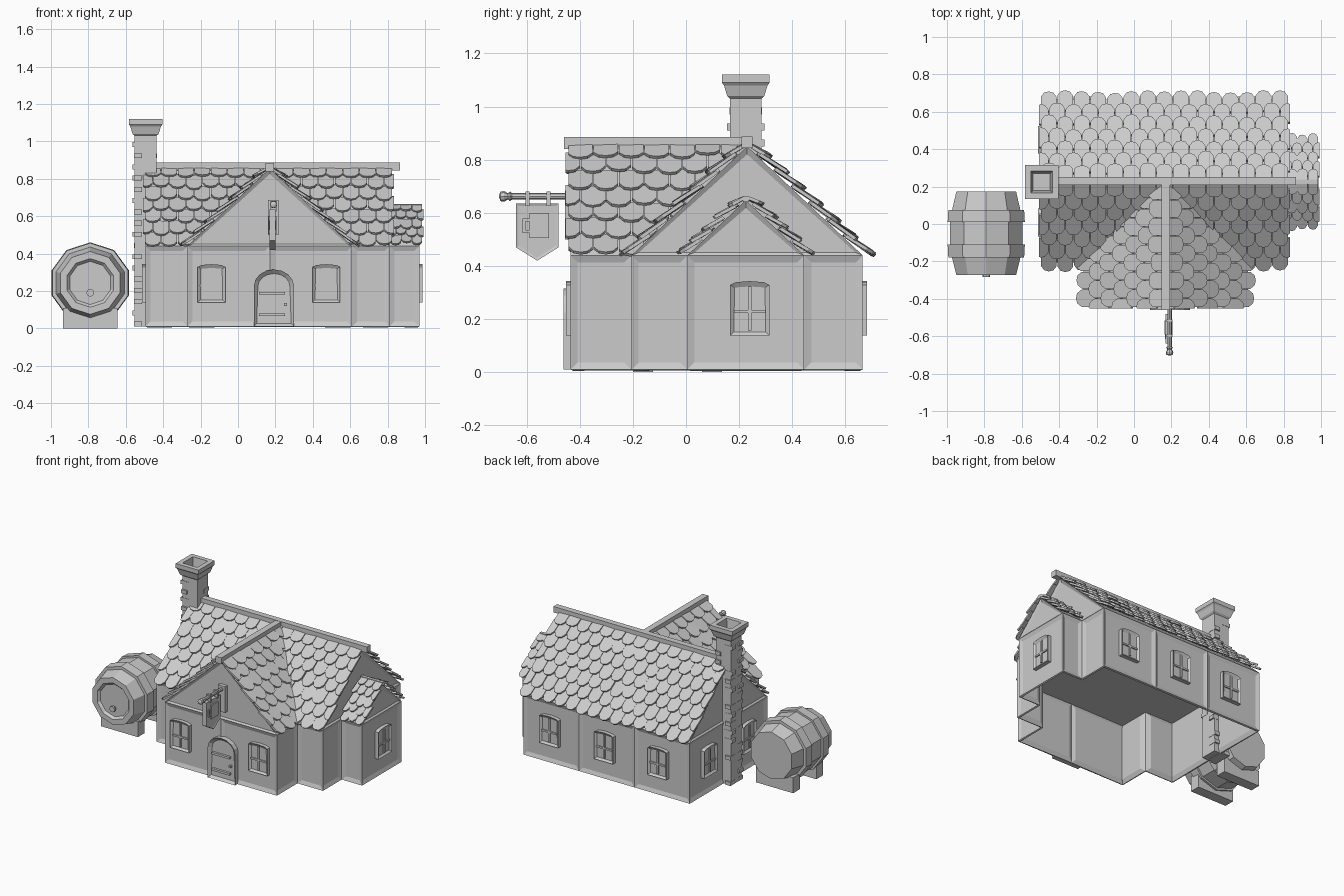
import bpy, bmesh, math, random
from mathutils import Matrix, Vector

random.seed(4)
if "Cube" in bpy.data.objects:
    bpy.data.objects.remove(bpy.data.objects["Cube"], do_unlink=True)

GREY = (0.6, 0.6, 0.6, 1)
stone = bpy.data.materials.new("plain_grey")
stone.use_nodes = True
stone.diffuse_color = GREY
stone.node_tree.nodes["Principled BSDF"].inputs["Base Color"].default_value = GREY

WALL_TOP, PITCH = 0.44, 0.943
RIDGE_X, RIDGE_Y = 0.17, 0.225
FRONT, RIGHT, BACK, LEFT = 0, 90, 180, -90


def finish(name, bm, fix_normals=True):
    if fix_normals:
        bmesh.ops.recalc_face_normals(bm, faces=bm.faces)
    mesh = bpy.data.meshes.new(name)
    bm.to_mesh(mesh)
    bm.free()
    obj = bpy.data.objects.new(name, mesh)
    mesh.materials.append(stone)
    bpy.context.collection.objects.link(obj)
    return obj


def add_box(bm, x, y, z):
    size = Matrix.Diagonal((x[1] - x[0], y[1] - y[0], z[1] - z[0], 1))
    mid = Matrix.Translation((sum(x) / 2, sum(y) / 2, sum(z) / 2))
    bmesh.ops.create_cube(bm, size=1, matrix=mid @ size)


def box(name, x, y, z):
    bm = bmesh.new()
    add_box(bm, x, y, z)
    return finish(name, bm)


def prism(bm, low, high):
    a = [bm.verts.new(p) for p in low]
    b = [bm.verts.new(p) for p in high]
    caps = [bm.faces.new(a[::-1]), bm.faces.new(b)]
    for i in range(len(a)):
        j = (i + 1) % len(a)
        bm.faces.new((a[i], a[j], b[j], b[i]))
    return caps


def facing(angle, x, y, z):
    # local x runs right, y runs up, z points out of the wall
    return (Matrix.Translation((x, y, z)) @ Matrix.Rotation(math.radians(angle), 4, 'Z')
            @ Matrix.Rotation(math.pi / 2, 4, 'X'))


def lathe(name, profile, sides, matrix, turn=math.pi / 2):
    bm = bmesh.new()
    rings = []
    for r, h in profile:
        angles = [turn + math.tau * i / sides for i in range(sides)]
        rings.append([bm.verts.new((r * math.cos(a), r * math.sin(a), h)) for a in angles])
    for lo, hi in zip(rings, rings[1:]):
        for i in range(sides):
            j = (i + 1) % sides
            bm.faces.new((lo[i], lo[j], hi[j], hi[i]))
    bm.faces.new(rings[0][::-1])
    bm.faces.new(rings[-1])
    bm.transform(matrix)
    return finish(name, bm)


def arch(w, h, rise, steps):
    pts = [(-w / 2, 0), (w / 2, 0)]
    for i in range(steps + 1):
        a = math.pi * i / steps
        pts.append((w / 2 * math.cos(a), h - rise + rise * math.sin(a)))
    return pts


def framed(name, pts, matrix, depth, rim, sink, bars=()):
    # raised outline with a sunken middle and optional cross bars
    bm = bmesh.new()
    caps = prism(bm, [(x, y, -0.01) for x, y in pts], [(x, y, depth) for x, y in pts])
    bmesh.ops.recalc_face_normals(bm, faces=bm.faces)
    bmesh.ops.inset_individual(bm, faces=[caps[1]], thickness=rim, depth=-sink)
    for x, y in bars:
        add_box(bm, x, y, (depth - sink - 0.002, depth - 0.004))
    bm.transform(matrix)
    return finish(name, bm)


# Walls: one outline, split into sunken panels
outline = [(-0.27, -0.435), (0.61, -0.435), (0.61, -0.205), (0.81, -0.205),
           (0.81, 0.005), (0.97, 0.005), (0.97, 0.445), (0.81, 0.445),
           (0.81, 0.665), (-0.495, 0.665), (-0.495, -0.205), (-0.27, -0.205)]
ring = []
for p, q in zip(outline, outline[1:] + outline[:1]):
    p, q = Vector(p), Vector(q)
    n = max(1, round((q - p).length / 0.44))
    ring += [p.lerp(q, i / n) for i in range(n)]
bm = bmesh.new()
low = [bm.verts.new((p.x, p.y, 0.01)) for p in ring]
high = [bm.verts.new((p.x, p.y, WALL_TOP)) for p in ring]
panels = [bm.faces.new((low[i - 1], low[i], high[i], high[i - 1])) for i in range(len(ring))]
bm.normal_update()
bmesh.ops.inset_individual(bm, faces=panels, thickness=0.038, depth=-0.01)
walls = finish("walls", bm, False)
thick = walls.modifiers.new("thickness", 'SOLIDIFY')
thick.thickness, thick.offset = 0.015, -1


# Gables under the roofs
def gable(name, angle, x, y, half, length):
    bm = bmesh.new()
    tri = [(-half, 0), (half, 0), (0, half * PITCH)]
    caps = prism(bm, [(u, v, -length) for u, v in tri], [(u, v, 0) for u, v in tri])
    bmesh.ops.recalc_face_normals(bm, faces=bm.faces)
    bmesh.ops.inset_individual(bm, faces=caps, thickness=0.03, depth=-0.01)
    bm.transform(facing(angle, x, y, WALL_TOP))
    finish(name, bm)


gable("main_gable", RIGHT, 0.81, 0.23, 0.435, 1.305)
gable("front_wing_gable", FRONT, RIDGE_X, -0.435, 0.44, 0.64)
gable("side_bay_gable", RIGHT, 0.97, RIDGE_Y, 0.22, 0.2)


# Shingles: overlapping round-ended slabs in staggered rows
def shingles(name, start, along, down, length, slope, rows, width, keep=None):
    bm = bmesh.new()
    start, along, down = Vector(start), Vector(along), Vector(down).normalized()
    normal = along.cross(down)
    if normal.z < 0:
        normal.negate()
    step = slope / rows
    count = round(length / width)
    width = length / count
    shape = [(-0.48, 0), (0.48, 0), (0.48, 0.72), (0.28, 0.94), (0, 1), (-0.28, 0.94), (-0.48, 0.72)]
    for r in range(rows):
        for i in range(count + r % 2):
            mid = (i + 0.5 * (1 - r % 2)) * width
            end = step * (r + 1) + random.uniform(-0.009, 0.009)
            top = max(0, end - step * 1.4)
            centre = start + along * mid + down * (end - step / 2)
            if keep and not keep(centre):
                continue
            lift = random.uniform(0.017, 0.026)
            lean = random.uniform(-0.005, 0.005)
            low, high = [], []
            for u, v in shape:
                across = min(max(mid + u * width, -0.008), length + 0.008)
                p = start + along * across + down * (top + (end - top) * v)
                h = 0.002 + lift * v + lean * u
                low.append(p + normal * h)
                high.append(p + normal * (h + 0.013))
            prism(bm, low, high)
    bmesh.ops.remove_doubles(bm, verts=bm.verts, dist=0.0001)
    finish(name, bm)


def off_wing(p):
    return abs(p.x - RIDGE_X) > abs(p.y - RIDGE_Y) - 0.08


def on_wing(p):
    return abs(p.y - RIDGE_Y) > abs(p.x - RIDGE_X) - 0.08


APEX = WALL_TOP + 0.437 * PITCH
for side, label in ((-1, "first"), (1, "second")):
    shingles(f"main_shingles_{label}", (-0.5, 0.23, APEX), (1, 0, 0), (0, side, -PITCH),
             1.325, 0.625, 7, 0.09, off_wing if side < 0 else None)
    shingles(f"wing_shingles_{label}", (RIDGE_X, -0.445, APEX), (0, 1, 0), (side, 0, -PITCH),
             0.67, 0.625, 7, 0.096, on_wing)
    shingles(f"bay_shingles_{label}", (0.815, RIDGE_Y, WALL_TOP + 0.222 * PITCH), (1, 0, 0),
             (0, side, -PITCH), 0.17, 0.32, 5, 0.058)

# Ridge beams
box("main_ridge_beam", (-0.435, 0.865), (0.208, 0.25), (0.845, 0.887))
box("wing_ridge_beam", (0.147, 0.192), (-0.46, 0.23), (0.84, 0.885))
box("bay_ridge_beam", (0.81, 0.985), (0.215, 0.237), (0.64, 0.664))

# Windows
cross = [((-0.006, 0.006), (0.02, 0.185)), ((-0.06, 0.06), (0.085, 0.097))]
spots = [(FRONT, -0.142, -0.435), (FRONT, 0.472, -0.435), (RIGHT, 0.97, 0.24),
         (BACK, 0.6, 0.665), (BACK, 0.17, 0.665), (BACK, -0.25, 0.665),
         (LEFT, -0.495, 0.008), (LEFT, -0.495, 0.45)]
for i, (angle, x, y) in enumerate(spots):
    framed(f"window_{i + 1}", arch(0.148, 0.205, 0.014, 4), facing(angle, x, y, 0.138),
           0.017, 0.02, 0.012, cross)

# Door with frame, straps and knob
framed("door", arch(0.215, 0.305, 0.09, 8), facing(FRONT, 0.192, -0.435, 0.01),
       0.026, 0.022, 0.02, [((-0.08, 0.06), (0.055, 0.07)), ((-0.08, 0.06), (0.17, 0.185)),
                            ((0.055, 0.07), (0.11, 0.125))])

# Chimney: square column, flared hollow cap and proud bricks
corner = math.sqrt(2)
column = [(0.059, 0.01), (0.059, 1.03), (0.07, 1.04), (0.082, 1.08), (0.09, 1.09), (0.09, 1.12),
          (0.058, 1.12), (0.045, 1.03)]
lathe("chimney", [(r * corner, z) for r, z in column], 4,
      Matrix.Translation((-0.494, RIDGE_Y, 0)), math.pi / 4)
bm = bmesh.new()
for row in range(17):
    z = 0.01 + row * 0.06
    sx, sy = random.choice((-1, 1)), random.choice((-1, 1))
    for sx, sy in ((sx, sy), (-1, -sy)):
        cx, cy = -0.494 + sx * 0.04, RIDGE_Y + sy * 0.04
        lx, ly = random.choice(((0.034, 0.025), (0.025, 0.034)))
        add_box(bm, (cx - lx + 0.004, cx + lx - 0.004), (cy - ly + 0.004, cy + ly - 0.004), (z, z + 0.026))
finish("chimney_bricks", bm)

# Barrel on two cradles, with a tap
staves = [(0.115, 0.255), (0.13, 0.272), (0.168, 0.272), (0.192, 0.18), (0.213, 0.18), (0.217, 0.11),
          (0.203, 0.11), (0.203, -0.01), (0.217, -0.01), (0.213, -0.075), (0.192, -0.075), (0.168, -0.173)]
lathe("barrel", staves, 10, facing(FRONT, -0.79, 0, 0.243))
lathe("barrel_tap", [(0.012, 0.24), (0.012, 0.27), (0.021, 0.27), (0.021, 0.284)], 8,
      facing(FRONT, -0.79, 0, 0.19))
for name, y in (("front_cradle", -0.2), ("back_cradle", 0.06)):
    box(name, (-0.935, -0.645), (y, y + 0.075), (0, 0.11))

# Hanging sign: wall plate, pole, hooks, shield and raised mug
box("sign_wall_plate", (0.16, 0.217), (-0.455, -0.43), (0.5, 0.685))
pole = [(0.012, 0.44), (0.012, 0.655), (0.018, 0.662), (0.012, 0.67), (0.02, 0.685), (0.018, 0.698), (0.006, 0.703)]
lathe("sign_pole", pole, 8, facing(FRONT, 0.19, 0, 0.662))
for name, y in (("front_hook", -0.605), ("back_hook", -0.525)):
    box(name, (0.174, 0.206), (y, y + 0.015), (0.625, 0.68))
shield = [(-0.08, 0.05), (0, 0), (0.08, 0.05), (0.08, 0.215), (-0.08, 0.215)]
framed("sign_shield", shield, facing(RIGHT, 0.178, -0.56, 0.42), 0.022, 0.012, 0.003)
bm = bmesh.new()
add_box(bm, (0.162, 0.206), (-0.59, -0.515), (0.505, 0.6))
for z in (0.525, 0.568):
    add_box(bm, (0.165, 0.203), (-0.61, -0.588), (z, z + 0.01))
add_box(bm, (0.165, 0.203), (-0.615, -0.605), (0.525, 0.578))
finish("sign_mug", bm)
